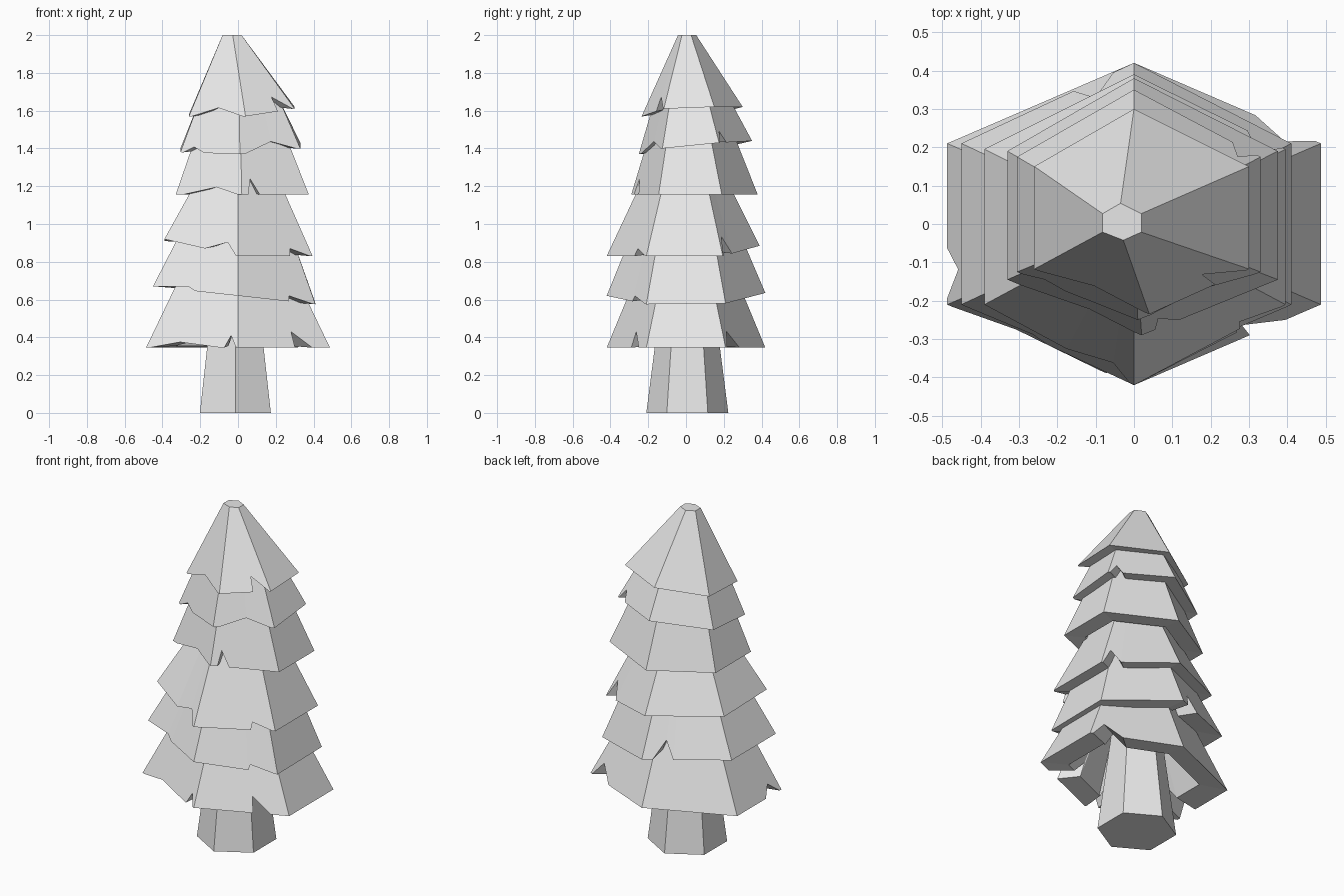
import bpy
import bmesh
from math import sin, cos, pi
from mathutils import Vector

cube = bpy.data.objects.get("Cube")
if cube:
    bpy.data.objects.remove(cube, do_unlink=True)

grey = bpy.data.materials.new("light grey")
grey.use_nodes = True
colour = (0.8, 0.8, 0.8, 1)
grey.diffuse_color = colour
grey.node_tree.nodes["Principled BSDF"].inputs["Base Color"].default_value = colour


def finish(bm, name):
    bmesh.ops.recalc_face_normals(bm, faces=bm.faces)
    mesh = bpy.data.meshes.new(name)
    bm.to_mesh(mesh)
    bm.free()
    mesh.materials.append(grey)
    obj = bpy.data.objects.new(name, mesh)
    bpy.context.collection.objects.link(obj)
    return obj


def bridge(bm, lower, upper):
    count = len(lower)
    for i in range(count):
        j = (i + 1) % count
        bm.faces.new((lower[i], lower[j], upper[j], upper[i]))


def make_trunk():
    bm = bmesh.new()
    rings = []
    for z, radius in ((0, 0.217), (0.6, 0.14)):
        ring = []
        for i in range(6):
            a = pi / 2 + i * pi / 3
            ring.append(bm.verts.new((radius * cos(a) - 0.014, radius * sin(a) + 0.007, z)))
        rings.append(ring)
        bm.faces.new(ring)
    bridge(bm, *rings)
    finish(bm, "trunk")


def make_tier(name, left, right, front, back, front_x, heights, top_z, taper, shift, notches):
    """Tapered six-sided branch shell; notches are (edge, start, peak, end, rise)."""
    plan = ((front_x, front), (right, front / 2), (right, back / 2),
            (0, back), (left, back / 2), (left, front / 2))
    rim = [Vector((x, y, z)) for (x, y), z in zip(plan, heights)]
    crown = [Vector((p.x * taper + shift, p.y * taper, top_z)) for p in rim]

    # Walk round the rim, adding three points for each notch
    outer, top = [], []
    for i in range(6):
        j = (i + 1) % 6
        steps = [(0, 0)]
        for edge, start, peak, end, rise in notches:
            if edge == i:
                steps += [(start, 0), (peak, rise), (end, 0)]
        for t, rise in sorted(steps):
            low, high = rim[i].lerp(rim[j], t), crown[i].lerp(crown[j], t)
            outer.append(low.lerp(high, rise / (top_z - low.z)))
            top.append(high)

    # Underside lip and hollow inside
    lip = [Vector((p.x * 0.7, p.y * 0.7, p.z + 0.01)) for p in outer]
    core = [Vector((p.x * 0.7, p.y * 0.7, top_z - 0.04)) for p in top]
    bm = bmesh.new()
    rings = [[bm.verts.new(p) for p in ring] for ring in (core, lip, outer, top)]
    for a, b in zip(rings, rings[1:]):
        bridge(bm, a, b)
    bm.faces.new(rings[0])
    bm.faces.new(rings[-1])
    finish(bm, name)


make_trunk()

# Corner heights run front, right front, right back, back, left back, left front
make_tier("bottom_branches", -0.487, 0.487, -0.42, 0.42, 0, [0.345] * 6, 0.72, 0.63, 0,
          [(0, 0.62, 0.63, 0.81, 0.085), (2, 0.03, 0.12, 0.35, 0.085),
           (4, 0.65, 0.8, 0.96, 0.06), (5, 0.03, 0.35, 0.82, 0.03),
           (5, 0.85, 0.92, 0.98, 0.065)])
make_tier("second_branches", -0.45, 0.41, -0.42, 0.42, 0,
          (0.62, 0.575, 0.58, 0.635, 0.67, 0.67), 0.95, 0.68, 0,
          [(0, 0.65, 0.68, 0.97, 0.03), (3, 0.12, 0.25, 0.35, 0.1),
           (5, 0.02, 0.4, 0.5, 0.02)])
make_tier("third_branches", -0.39, 0.395, -0.42, 0.39, 0,
          (0.83, 0.83, 0.83, 0.885, 0.91, 0.92), 1.25, 0.53, 0,
          [(0, 0.7, 0.73, 0.97, 0.04), (2, 0.02, 0.08, 0.25, 0.1),
           (5, 0.55, 0.85, 0.97, 0.06)])
make_tier("fourth_branches", -0.33, 0.375, -0.29, 0.38, 0.02, [1.155] * 6, 1.5, 0.64, 0,
          [(0, 0.1, 0.14, 0.27, 0.085), (5, 0.1, 0.6, 0.95, 0.04)])
make_tier("fifth_branches", -0.305, 0.33, -0.25, 0.35, 0.01,
          (1.37, 1.4, 1.43, 1.44, 1.4, 1.38), 1.66, 0.66, 0,
          [(0, 0.1, 0.55, 0.95, 0.05), (2, 0.03, 0.1, 0.22, 0.06),
           (5, 0.05, 0.2, 0.4, 0.03)])
make_tier("top_branches", -0.26, 0.3, -0.235, 0.3, 0.04,
          (1.57, 1.61, 1.62, 1.62, 1.58, 1.57), 2, 0.18, -0.035,
          [(0, 0.66, 0.68, 0.97, 0.075), (5, 0.05, 0.5, 0.95, 0.045)])
